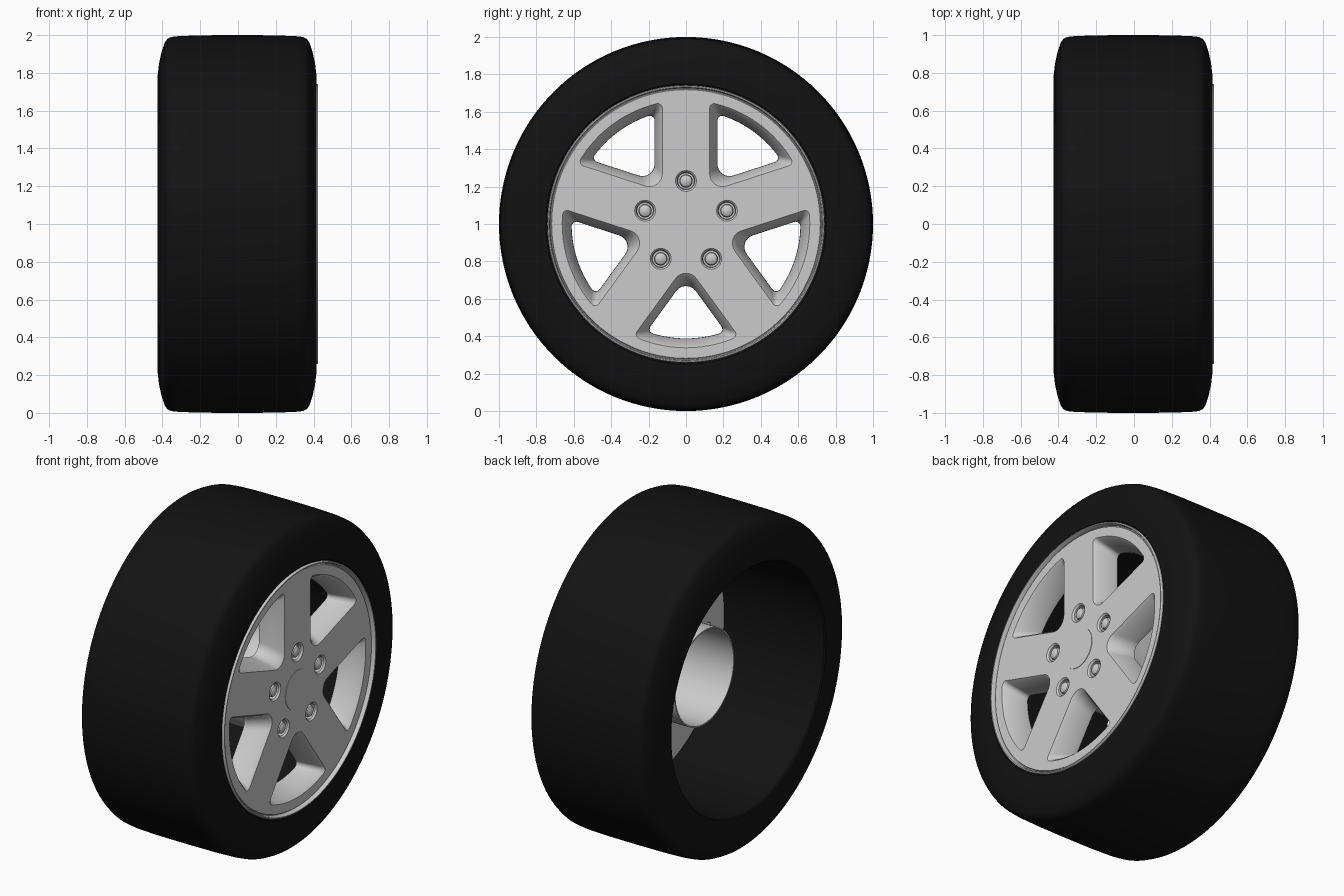
import bpy, bmesh, math
from math import sin, cos, radians, sqrt, pi
from mathutils import Matrix

if "Cube" in bpy.data.objects:
    bpy.data.objects.remove(bpy.data.objects["Cube"])

A = radians(36)
CENTRE = Matrix.Translation((0, 0, 1))


def material(name, v):
    m = bpy.data.materials.new(name)
    m.diffuse_color = (v, v, v, 1)
    m.use_nodes = True
    m.node_tree.nodes["Principled BSDF"].inputs["Base Color"].default_value = m.diffuse_color
    return m


def finish(name, bm, mat=None, smooth=30):
    bmesh.ops.recalc_face_normals(bm, faces=bm.faces)
    me = bpy.data.meshes.new(name)
    bm.to_mesh(me)
    bm.free()
    ob = bpy.data.objects.new(name, me)
    bpy.context.collection.objects.link(ob)
    if mat:
        me.materials.append(mat)
    shade(ob, smooth)
    return ob


def shade(ob, deg=30):
    bpy.ops.object.select_all(action='DESELECT')
    ob.select_set(True)
    bpy.context.view_layer.objects.active = ob
    bpy.ops.object.shade_smooth_by_angle(angle=radians(deg))


def lathe(name, profile, seg, mat=None, closed=False, at=(0, 0), smooth=30):
    """Turn (x, radius) points around the wheel axis."""
    bm = bmesh.new()
    vs = [bm.verts.new((x, 0, r)) for x, r in profile]
    es = [bm.edges.new(p) for p in zip(vs, vs[1:])]
    if closed:
        es.append(bm.edges.new((vs[-1], vs[0])))
    bmesh.ops.spin(bm, geom=vs + es, cent=(0, 0, 0), axis=(1, 0, 0),
                   angle=2 * pi, steps=seg, use_merge=True)
    bmesh.ops.remove_doubles(bm, verts=bm.verts, dist=1e-5)
    bm.transform(CENTRE @ Matrix.Translation((0, at[0], at[1])))
    return finish(name, bm, mat, smooth)


def pocket_outline(d, R, rho, c=0.025):
    """Rounded wedge between two spokes of half-width d, out to radius R."""
    s = sqrt((R - c) ** 2 - (d + c) ** 2)
    cu, cv = s * cos(A) + (d + c) * sin(A), s * sin(A) - (d + c) * cos(A)
    phi = math.atan2(cv, cu)
    pts = []
    for i in range(9):                       # rounded tip near the hub
        t = radians(234 - 108 * i / 8)
        pts.append(((d + rho) / sin(A) + rho * cos(t), rho * sin(t)))
    upper = []
    for i in range(6):                       # outer corner
        t = pi / 2 + A + (phi - pi / 2 - A) * i / 5
        upper.append((cu + c * cos(t), cv + c * sin(t)))
    pts += upper
    for i in range(1, 12):                   # outer arc
        t = phi * (1 - i / 6)
        pts.append((R * cos(t), R * sin(t)))
    return pts + [(u, -v) for u, v in reversed(upper)]


def pocket_cutter(angle):
    sections = [(0.45, 0.108, 0.680, 0.075), (0.405, 0.126, 0.662, 0.07),
                (0.388, 0.138, 0.648, 0.07), (0.29, 0.167, 0.613, 0.065),
                (0.22, 0.170, 0.610, 0.065)]
    bm = bmesh.new()
    rings = []
    for x, d, R, rho in sections:
        rings.append([bm.verts.new((x, u * cos(angle) - v * sin(angle),
                                    1 + u * sin(angle) + v * cos(angle)))
                      for u, v in pocket_outline(d, R, rho)])
    for a, b in zip(rings, rings[1:]):
        n = len(a)
        for i in range(n):
            bm.faces.new((a[i], a[(i + 1) % n], b[(i + 1) % n], b[i]))
    bm.faces.new(rings[0])
    bm.faces.new(rings[-1])
    return finish("pocket_cutter", bm)


def cut(ob, cutter):
    mod = ob.modifiers.new("cut", 'BOOLEAN')
    mod.operation = 'DIFFERENCE'
    mod.solver = 'EXACT'
    mod.object = cutter
    bpy.context.view_layer.objects.active = ob
    bpy.ops.object.modifier_apply(modifier=mod.name)
    bpy.data.objects.remove(cutter)


rubber = material("black_rubber", 0.006)
cap_grey = material("cap_grey", 0.55)

# Tyre: rounded tread and sidewalls around an open bore
half = [(0.0, 1.0), (0.18, 0.999), (0.30, 0.995), (0.345, 0.99), (0.365, 0.98),
        (0.378, 0.96), (0.395, 0.91), (0.408, 0.85), (0.415, 0.79), (0.415, 0.75),
        (0.408, 0.742)]
left = [(-x - 0.01 * (x > 0.1), r) for x, r in half[:0:-1]]
lathe("tyre", left + half, 128, rubber, closed=True, smooth=40)

# Wheel face with raised lip and groove
face = lathe("wheel_face", [(0.405, 0), (0.405, 0.718), (0.396, 0.721), (0.396, 0.725),
                            (0.417, 0.728), (0.424, 0.732), (0.424, 0.738),
                            (0.418, 0.742), (0.26, 0.742), (0.26, 0)], 128)

# Five spoke windows and five nut recesses
nuts = [(0.23 * cos(pi / 2 + 2 * A * k), 0.23 * sin(pi / 2 + 2 * A * k)) for k in range(5)]
for k in range(5):
    cut(face, pocket_cutter(-pi / 2 + 2 * A * k))
for p in nuts:
    cut(face, lathe("recess_cutter", [(0.43, 0), (0.43, 0.058), (0.405, 0.056),
                                      (0.395, 0.047), (0.35, 0.044), (0.35, 0)], 32, at=p))
shade(face)

# Domed wheel nuts
for p in nuts:
    lathe("wheel_nut", [(0.345, 0), (0.345, 0.036), (0.385, 0.036), (0.397, 0.031),
                        (0.405, 0.018), (0.408, 0)], 24, at=p)

# Centre cap
lathe("centre_cap", [(0.39, 0), (0.39, 0.12), (0.408, 0.12), (0.408, 0)], 64, cap_grey)

# Hub tube behind the face
lathe("hub_tube", [(-0.126, 0.29), (0.265, 0.29), (0.265, 0.282), (-0.126, 0.282)], 64,
      closed=True)
